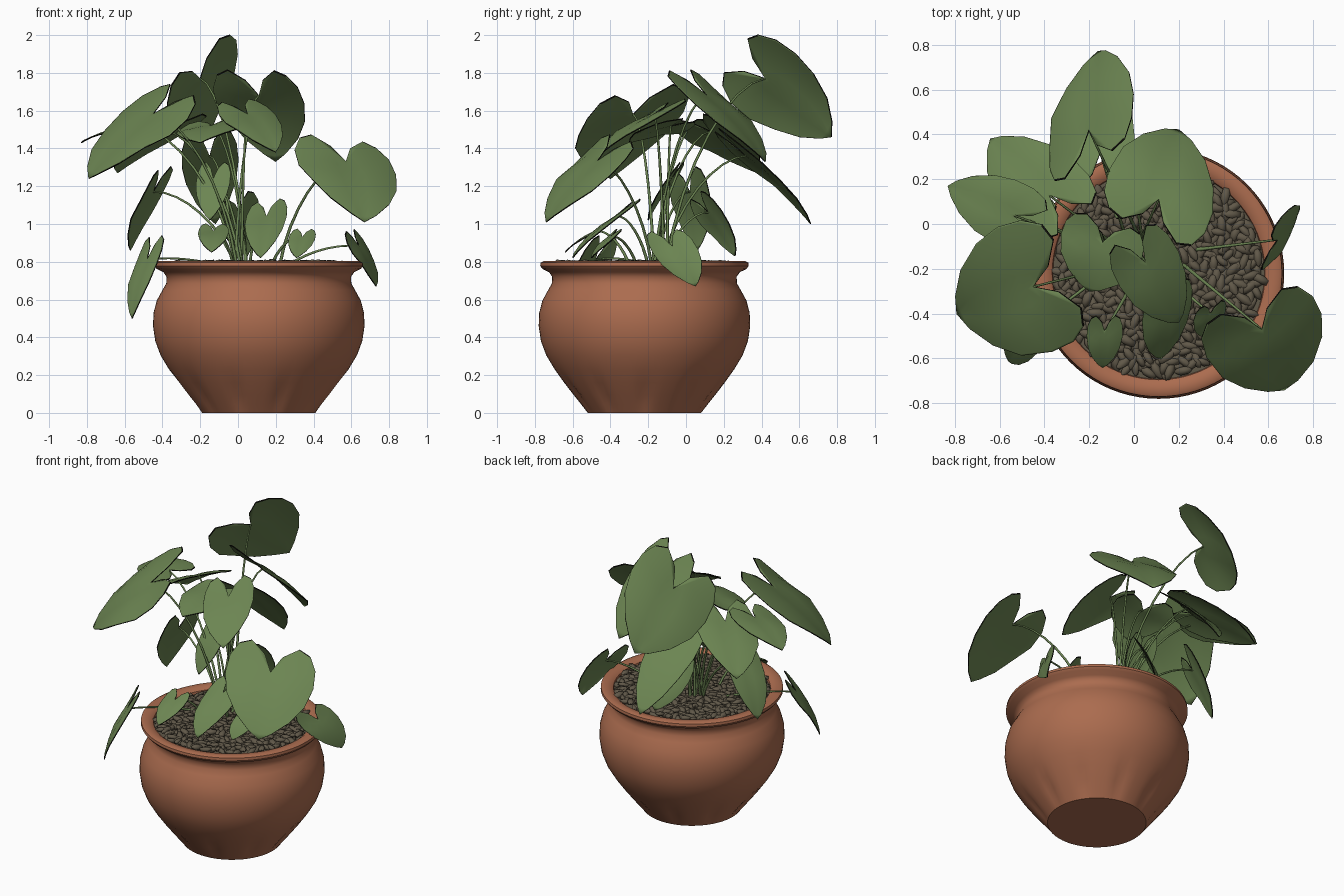
import bpy, bmesh, math, random
from mathutils import Vector, Matrix, Euler

if "Cube" in bpy.data.objects:
    bpy.data.objects.remove(bpy.data.objects["Cube"])

random.seed(4)
CX, CY = 0.11, -0.22          # pot axis


def material(name, rgb):
    m = bpy.data.materials.new(name)
    m.diffuse_color = (*rgb, 1)
    m.use_nodes = True
    m.node_tree.nodes["Principled BSDF"].inputs["Base Color"].default_value = m.diffuse_color
    return m


TERRACOTTA = material("terracotta", (0.41, 0.150, 0.078))
LEAF_GREEN = material("leaf green", (0.150, 0.235, 0.085))
LEAF_EDGE = material("leaf edge black", (0.006, 0.006, 0.004))
PEBBLE = material("pebble brown", (0.118, 0.098, 0.066))


def add_object(name, bm, mats, angle=60):
    mesh = bpy.data.meshes.new(name)
    bm.to_mesh(mesh)
    bm.free()
    for mat in mats:
        mesh.materials.append(mat)
    ob = bpy.data.objects.new(name, mesh)
    bpy.context.collection.objects.link(ob)
    bpy.ops.object.select_all(action='DESELECT')
    ob.select_set(True)
    bpy.context.view_layer.objects.active = ob
    bpy.ops.object.shade_smooth_by_angle(angle=math.radians(angle))
    return ob


# Pot: turned profile (radius, height), with shallow flutes near the foot
PROFILE = [(0.30, 0), (0.335, 0.045), (0.375, 0.095), (0.425, 0.16), (0.475, 0.23),
           (0.52, 0.305), (0.548, 0.38), (0.56, 0.46), (0.557, 0.53), (0.54, 0.595),
           (0.51, 0.65), (0.49, 0.685), (0.488, 0.72), (0.505, 0.745), (0.54, 0.762),
           (0.552, 0.778), (0.55, 0.795), (0.535, 0.803), (0.495, 0.80), (0.475, 0.785),
           (0.465, 0.74)]


def build_pot():
    bm = bmesh.new()
    seg, rings = 80, []
    for r, z in PROFILE:
        depth = 0.015 * math.sin(math.pi * z / 0.2) if z < 0.2 else 0
        ring = []
        for i in range(seg):
            a = 2 * math.pi * i / seg
            rr = r - depth * max(0, math.cos(10 * a)) ** 2
            ring.append(bm.verts.new((CX + rr * math.cos(a), CY + rr * math.sin(a), z)))
        rings.append(ring)
    for lo, hi in zip(rings, rings[1:]):
        for i in range(seg):
            j = (i + 1) % seg
            bm.faces.new((lo[i], lo[j], hi[j], hi[i]))
    bm.faces.new(rings[0][::-1])
    add_object("pot", bm, [TERRACOTTA], 40)


build_pot()

# Soil disc under the pebbles
bm = bmesh.new()
bmesh.ops.create_circle(bm, cap_ends=True, segments=48, radius=0.472,
                        matrix=Matrix.Translation((CX, CY, 0.77)))
add_object("soil", bm, [PEBBLE])

# Long pebbles scattered in a sunflower pattern
bm = bmesh.new()
COUNT = 560
for i in range(COUNT):
    r = 0.455 * math.sqrt((i + 0.5) / COUNT)
    a = i * 2.39996
    size = random.uniform(0.95, 1.3)
    pos = Vector((CX + r * math.cos(a), CY + r * math.sin(a), random.uniform(0.776, 0.794)))
    rot = Euler((random.uniform(-.4, .4), random.uniform(-.3, .3), random.uniform(0, 6.28)))
    scale = Matrix.Diagonal((0.040 * size, 0.019 * size, 0.014 * size, 1))
    bmesh.ops.create_icosphere(bm, subdivisions=1, radius=1,
                               matrix=Matrix.Translation(pos) @ rot.to_matrix().to_4x4() @ scale)
add_object("pebbles", bm, [PEBBLE])

# Heart-shaped half outline: (along midrib, across, matching midrib position)
OUTLINE = [(0.90, 0.26, 0.92), (0.70, 0.60, 0.76), (0.42, 0.88, 0.56), (0.12, 1.0, 0.34),
           (-0.15, 0.97, 0.16), (-0.35, 0.80, 0.06), (-0.42, 0.54, 0), (-0.25, 0.2, 0)]
COLUMNS = (0, 0.25, 0.5, 0.75, 0.975, 1)      # the last, narrow column is the leaf margin
stalks = bpy.data.curves.new("leaf_stalks", 'CURVE')
stalks.dimensions = '3D'
stalks.bevel_depth = 0.008
stalks.bevel_resolution = 1
stalks.resolution_u = 8


def leaf(name, base, tip, half, root=(0.02, -0.13)):
    """Heart leaf from stalk joint to tip; half is the half-width vector."""
    base, tip, half = Vector(base), Vector(tip), Vector(half)
    mid = tip - base
    up = half.cross(mid).normalized()
    if up.z < 0:
        up = -up
    length, width = mid.length, half.length

    def point(u, v):
        arch = 0.22 * length * u * (1 - u) if u > 0 else 0.1 * length * u
        droop = 0.16 * width * v * v - 0.10 * width * abs(v)
        wave = 0.03 * width * math.sin(7 * u + 2 * v) * abs(v)
        return base + mid * u + half * v + up * (arch - droop + wave)

    bm = bmesh.new()
    cache = {}

    def vert(u, v):
        key = (round(u, 4), round(v, 4))
        if key not in cache:
            cache[key] = bm.verts.new(point(u, v))
        return cache[key]

    for s in (-1, 1):
        rows = [[vert(1, 0)] * len(COLUMNS)]
        for u, v, m in OUTLINE:
            rows.append([vert(m + (u - m) * k, s * v * k) for k in COLUMNS])
        for i, (a, b) in enumerate(zip(rows, rows[1:])):
            for k in range(len(COLUMNS) - 1):
                quad = list(dict.fromkeys((a[k], a[k + 1], b[k + 1], b[k])))
                if len(quad) > 2:
                    f = bm.faces.new(quad if s > 0 else quad[::-1])
                    # dark margin along the tip and around the notch
                    f.material_index = int(k == len(COLUMNS) - 2 and i in (1, 6, 7))
    bmesh.ops.recalc_face_normals(bm, faces=bm.faces)
    ob = add_object(name, bm, [LEAF_GREEN, LEAF_EDGE])
    mod = ob.modifiers.new("thickness", 'SOLIDIFY')
    mod.thickness = 0.006
    mod.offset = 0
    mod.material_offset_rim = 1

    # arching stalk from the soil to the leaf joint
    start = Vector((root[0] + random.uniform(-.04, .04), root[1] + random.uniform(-.04, .04), 0.77))
    rise = base.z - start.z
    out = Vector((base.x - start.x, base.y - start.y, 0))
    sp = stalks.splines.new('BEZIER')
    sp.bezier_points.add(1)
    p, q = sp.bezier_points
    p.co, q.co = start, base
    p.handle_left = start - Vector((0, 0, 0.05))
    p.handle_right = start + out * 0.15 + Vector((0, 0, rise * 0.55))
    q.handle_left = base - out * 0.35 - Vector((0, 0, rise * 0.05 - 0.03))
    q.handle_right = base + mid * 0.1
    p.radius, q.radius = 1.1, 0.6


# Tall leaves
leaf("leaf_back_top", (-.20, .42, 1.77), (-.16, .77, 1.46), (.19, .12, .17))
leaf("leaf_right_front", (.57, -.47, 1.33), (.67, -.74, 1.01), (.255, .10, -.03), (.2, -.17))
leaf("leaf_left_front", (-.45, -.28, 1.58), (-.79, -.40, 1.24), (-.12, .28, .06))
leaf("leaf_left", (-.54, .04, 1.52), (-.83, .17, 1.43), (.05, .14, .02))
leaf("leaf_left_back", (-.38, .13, 1.49), (-.64, .38, 1.27), (.14, .13, .03))
leaf("leaf_back_right", (.11, .11, 1.68), (.20, .42, 1.33), (.23, -.10, 0))
leaf("leaf_centre", (.05, -.17, 1.58), (.20, -.44, 1.38), (.13, .08, .02))
leaf("leaf_centre_left", (-.14, -.08, 1.52), (-.20, -.30, 1.43), (.18, -.06, .02))

# Middle leaves
leaf("leaf_back_low", (-.15, .32, 1.36), (-.12, .66, 1.00), (.15, .02, .02))
leaf("leaf_centre_low", (-.13, -.08, 1.24), (-.15, -.20, 1.02), (.09, -.02, 0))
leaf("leaf_left_low", (-.45, .02, 1.17), (-.57, .06, .86), (.06, .10, .02))
leaf("leaf_back_inner", (.01, .12, 1.06), (.05, .26, .83), (.10, .05, .04))

# Small low leaves and the two hanging over the rim
leaf("leaf_front_low", (.15, -.37, 1.04), (.12, -.60, .82), (.11, .04, .02), (.08, -.2))
leaf("leaf_front_left_small", (-.13, -.48, .96), (-.14, -.64, .85), (.08, 0, 0), (-.05, -.3))
leaf("leaf_front_right_small", (.34, -.40, .93), (.31, -.50, .82), (.07, .02, 0), (.2, -.25))
leaf("leaf_hanging_left", (-.48, -.48, .81), (-.56, -.61, .50), (.06, -.08, .01), (-.1, -.2))
leaf("leaf_hanging_right", (.64, -.07, .88), (.73, .05, .67), (.04, .12, .01), (.25, -.12))

# Stalks become one mesh
stalk_ob = bpy.data.objects.new("leaf_stalks", stalks)
bpy.context.collection.objects.link(stalk_ob)
stalks.materials.append(LEAF_GREEN)
bpy.ops.object.select_all(action='DESELECT')
stalk_ob.select_set(True)
bpy.context.view_layer.objects.active = stalk_ob
bpy.ops.object.convert(target='MESH')
